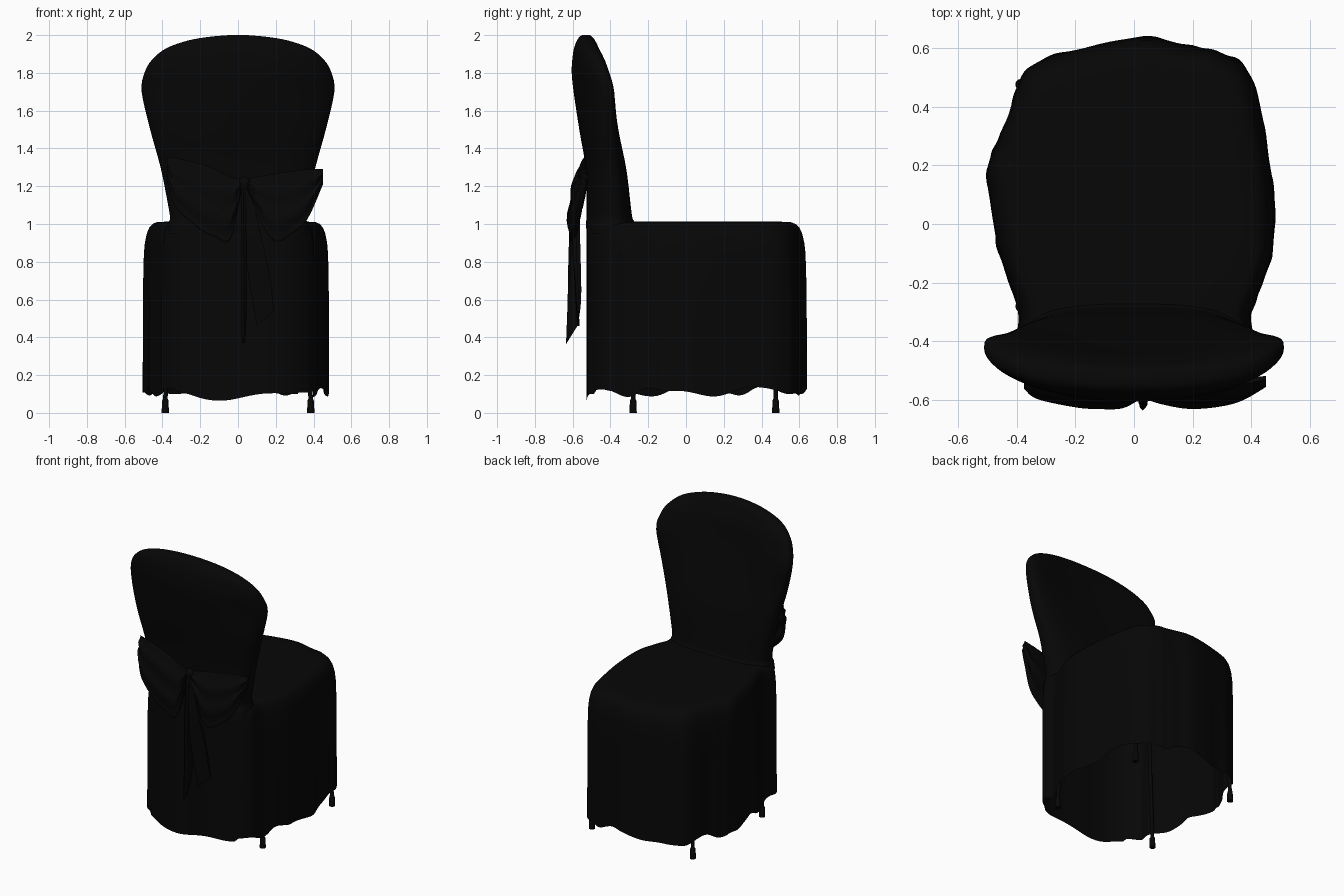
import bpy
import math
from mathutils import Vector

default_cube = bpy.data.objects.get("Cube")
if default_cube:
    bpy.data.objects.remove(default_cube, do_unlink=True)


def make_material(name, colour):
    material = bpy.data.materials.new(name)
    material.use_nodes = True
    material.diffuse_color = colour
    shader = material.node_tree.nodes["Principled BSDF"]
    shader.inputs["Base Color"].default_value = colour
    return material


black = make_material("black cloth", (0.002, 0.002, 0.002, 1))


def smooth_path(points, steps, closed=False):
    """Catmull-Rom interpolation through tuples of any length."""
    points = [Vector(p) for p in points]
    count = len(points)
    result = []
    for i in range(count if closed else count - 1):
        if closed:
            a, b, c, d = (points[(i + k) % count] for k in (-1, 0, 1, 2))
        else:
            a, b, c, d = (points[min(max(i + k, 0), count - 1)] for k in (-1, 0, 1, 2))
        for s in range(steps):
            t = s / steps
            result.append(b + (c - a) * (t / 2)
                          + (a * 2 - b * 5 + c * 4 - d) * (t * t / 2)
                          + (b * 3 - a - c * 3 + d) * (t ** 3 / 2))
    if not closed:
        result.append(points[-1])
    return result


def loft(name, rings, cap_start=True, cap_end=True, angle=50):
    """Skin a list of equally long closed rings."""
    size = len(rings[0])
    verts = [p for ring in rings for p in ring]
    faces = []
    for r in range(len(rings) - 1):
        for i in range(size):
            j = (i + 1) % size
            low, high = r * size, (r + 1) * size
            faces.append((low + i, low + j, high + j, high + i))
    if cap_start:
        faces.append(tuple(reversed(range(size))))
    if cap_end:
        faces.append(tuple(range(len(verts) - size, len(verts))))
    mesh = bpy.data.meshes.new(name)
    mesh.from_pydata(verts, [], faces)
    mesh.materials.append(black)
    mesh.update()
    obj = bpy.data.objects.new(name, mesh)
    bpy.context.collection.objects.link(obj)
    bpy.ops.object.select_all(action="DESELECT")
    obj.select_set(True)
    bpy.context.view_layer.objects.active = obj
    bpy.ops.object.mode_set(mode="EDIT")
    bpy.ops.mesh.select_all(action="SELECT")
    bpy.ops.mesh.normals_make_consistent(inside=False)
    bpy.ops.object.mode_set(mode="OBJECT")
    bpy.ops.object.shade_smooth_by_angle(angle=math.radians(angle))


def signed_power(value, power):
    return math.copysign(abs(value) ** power, value)


# Backrest: rounded sections (height, half width, centre y, half depth, forward wrap)
back_sections = [
    (.95, .37, -.415, .11, 0), (1, .37, -.4, .13, .01), (1.03, .36, -.405, .122, .02),
    (1.1, .37, -.41, .117, .025), (1.3, .41, -.425, .107, .035), (1.5, .465, -.465, .1, .055),
    (1.7, .51, -.505, .09, .085), (1.8, .495, -.52, .085, .08), (1.87, .455, -.525, .077, .07),
    (1.93, .38, -.53, .063, .06), (1.97, .27, -.53, .048, .06), (1.99, .16, -.53, .035, .06),
    (2, .05, -.53, .02, .06)]
rings = []
for z, width, centre, depth, wrap in smooth_path(back_sections, 4):
    ring = []
    for i in range(64):
        a = math.tau * i / 64
        x = width * signed_power(math.cos(a), .75)
        y = centre + depth * signed_power(math.sin(a), .75) + wrap * (x / .5) ** 2
        ring.append((x, y, min(z, 2)))
    rings.append(ring)
loft("backrest_cover", rings)

# Seat and skirt: one plan outline, rounded at the seat edge and falling in folds
plan = [(.03, .635), (.2, .605), (.3, .585), (.4, .5), (.45, .3), (.475, .1), (.475, -.08),
        (.44, -.2), (.4, -.3), (.395, -.42), (.25, -.515), (0, -.525), (-.25, -.515),
        (-.395, -.42), (-.395, -.3), (-.45, -.13), (-.48, 0), (-.5, .18), (-.465, .28),
        (-.42, .4), (-.36, .53), (-.2, .595)]
outline = smooth_path(plan, 8, closed=True)
profile = [(0, 1), (.2, 1), (.45, 1), (.7, 1), (.84, .995), (.9, .985), (.95, .965),
           (.98, .94), (1, .905), (1.01, .86), (1.012, .78), (1.012, .3)]
rings = []
for height, scale in profile:
    ring = []
    fall = min(max((.95 - height) / .6, 0), 1)
    for i, point in enumerate(outline):
        a = math.tau * i / len(outline)
        fold = math.sin(9 * a + .6) * .4 + math.sin(17 * a + 2) * .4 + math.sin(29 * a) * .3
        grow = scale + fall * fold * .014
        # The back panel hangs straight down, so depth is scaled from the rear
        y = (point.y + .525) * (1 + grow) / 2 - .525
        z = height
        if height == 0:
            z = .112 + .018 * math.sin(7 * a + 1) + .01 * math.sin(13 * a) - .02 * (point.y < -.48)
        ring.append((point.x * grow, y, z))
    rings.append(ring)
loft("seat_and_skirt_cover", rings, cap_start=False)


def tube(name, path, radius, sides=12):
    """Round bar along a path of (x, y, z, thickness factor)."""
    tube_rings = []
    for x, y, z, factor in path:
        tube_rings.append([(x + radius * factor * math.cos(math.tau * i / sides),
                            y + radius * factor * math.sin(math.tau * i / sides), z)
                           for i in range(sides)])
    loft(name, tube_rings)


# Legs with rubber feet
for side, sign in (("left", 1), ("right", -1)):
    for place, y in (("back", -.28), ("front", .475)):
        x = sign * .385
        tube(f"{place}_{side}_leg", [(x - sign * .03, y, .9, 1), (x, y, .06, 1)], .012)
        tube(f"{place}_{side}_foot", [(x, y, .075, .7), (x, y, .065, 1), (x, y, 0, 1.15)], .017)

# Bow loops: (x, top, bottom, y at top, half thickness)
bow_loops = {
    "bow_right_loop": [(.02, 1.24, 1.18, -.565, .02), (-.04, 1.25, .92, -.565, .025),
                       (-.12, 1.29, .93, -.56, .03), (-.2, 1.32, .97, -.555, .03),
                       (-.33, 1.35, 1.09, -.54, .025), (-.375, 1.355, 1.22, -.53, .01)],
    "bow_left_loop": [(.04, 1.24, 1.18, -.565, .02), (.1, 1.25, 1.05, -.565, .025),
                      (.19, 1.265, .91, -.56, .03), (.29, 1.28, .95, -.555, .03),
                      (.37, 1.29, 1.03, -.545, .025), (.45, 1.29, 1.21, -.53, .01)]}
for name, sections in bow_loops.items():
    rings = []
    for x, top, bottom, y, thick in smooth_path(sections, 5):
        ring = []
        for i in range(32):
            a = math.tau * i / 32
            v = .5 - .5 * math.cos(a)
            crease = .008 * math.sin(v * 16)
            ring.append((x, y - .14 * v * (top - bottom) + crease - thick * math.sin(a),
                         top + (bottom - top) * v))
        rings.append(ring)
    loft(name, rings)

# Knot
bpy.ops.mesh.primitive_uv_sphere_add(segments=24, ring_count=12, radius=1, location=(.035, -.572, 1.215))
knot = bpy.context.object
knot.name = "bow_knot"
knot.scale = (.032, .026, .036)
knot.data.materials.append(black)
bpy.ops.object.shade_smooth()

# Hanging tails: (x, y, z, half width, half depth), with slanted ends
bow_tails = {
    "bow_narrow_tail": ([(.03, -.58, 1.2, .012, .015), (.03, -.585, .9, .014, .025),
                         (.032, -.585, .6, .014, .03), (.03, -.6, .42, .01, .025)], 0, 1.6),
    "bow_wide_tail": ([(.045, -.58, 1.19, .015, .012), (.075, -.59, .95, .045, .01),
                       (.115, -.58, .7, .055, .008), (.145, -.57, .5, .045, .006)], .9, 0)}
for name, (sections, slant_x, slant_y) in bow_tails.items():
    rings = []
    path = smooth_path(sections, 6)
    for n, (x, y, z, wide, deep) in enumerate(path):
        drop = (n / (len(path) - 1)) ** 4
        rings.append([(x + sx * wide, y + sy * deep, z + drop * (slant_x * sx * wide + slant_y * sy * deep))
                      for sx, sy in ((-1, -1), (0, -1.4), (1, -1), (1, 1), (0, .6), (-1, 1))])
    loft(name, rings)
